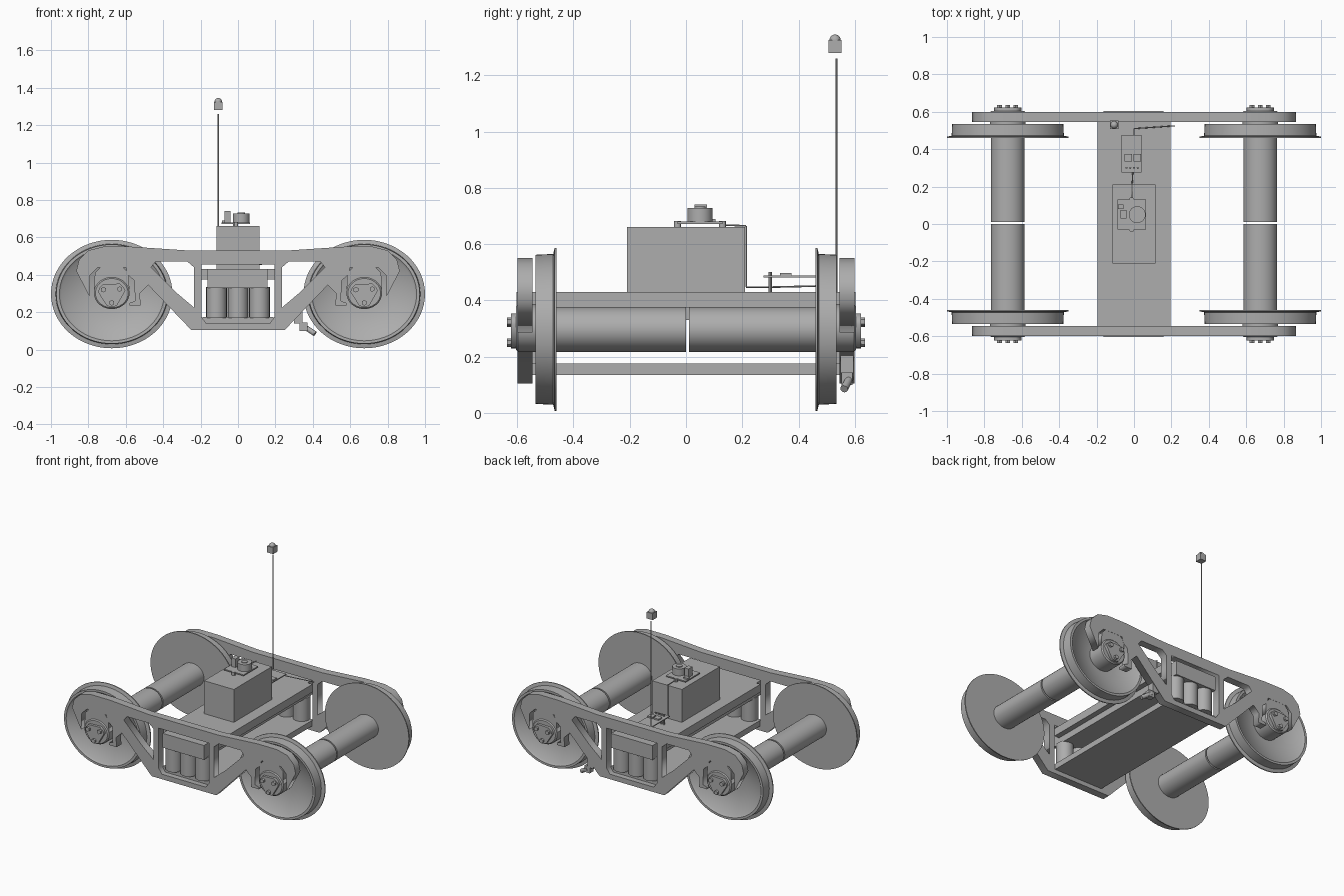
import bpy, bmesh
from math import radians, cos, sin, tau
from mathutils import Vector, Matrix

if "Cube" in bpy.data.objects:
    bpy.data.objects.remove(bpy.data.objects["Cube"])

steel = bpy.data.materials.new("plain grey steel")
steel.use_nodes = True
GREY = (0.42, 0.42, 0.42, 1)
steel.diffuse_color = GREY
steel.node_tree.nodes["Principled BSDF"].inputs["Base Color"].default_value = GREY

WHEEL_X, AXLE_Z, STRETCH = 0.675, 0.297, 1.12


def add(name, mesh, smooth=False):
    obj = bpy.data.objects.new(name, mesh)
    bpy.context.collection.objects.link(obj)
    mesh.materials.clear()
    mesh.materials.append(steel)
    if smooth:
        bpy.ops.object.select_all(action='DESELECT')
        obj.select_set(True)
        bpy.context.view_layer.objects.active = obj
        bpy.ops.object.shade_smooth_by_angle(angle=radians(30))
    return obj


def finish(name, bm, smooth=False):
    bmesh.ops.recalc_face_normals(bm, faces=bm.faces)
    mesh = bpy.data.meshes.new(name)
    bm.to_mesh(mesh)
    bm.free()
    return add(name, mesh, smooth)


def box(name, x, y, z):
    """Box from three (low, high) ranges."""
    bm = bmesh.new()
    bmesh.ops.create_cube(bm, size=1)
    for v in bm.verts:
        for i, (lo, hi) in enumerate((x, y, z)):
            v.co[i] = (lo + hi) / 2 + v.co[i] * (hi - lo)
    return finish(name, bm)


def rod(name, a, b, radius, sides=24):
    """Cylinder between two points."""
    a, b = Vector(a), Vector(b)
    turn = (b - a).to_track_quat('Z', 'Y').to_matrix().to_4x4()
    bm = bmesh.new()
    bmesh.ops.create_cone(bm, cap_ends=True, segments=sides, radius1=radius, radius2=radius,
                          depth=(b - a).length, matrix=Matrix.Translation((a + b) / 2) @ turn)
    return finish(name, bm, True)


def lathe(name, profile, side, x, z, steps=64):
    """Turn (radius, y) points about the axle direction."""
    bm = bmesh.new()
    verts = [bm.verts.new((r, y * side, 0)) for r, y in profile]
    edges = [bm.edges.new(pair) for pair in zip(verts, verts[1:])]
    bmesh.ops.spin(bm, geom=verts + edges, cent=(0, 0, 0), axis=(0, 1, 0), angle=tau, steps=steps)
    bmesh.ops.remove_doubles(bm, verts=bm.verts, dist=0.0001)
    for v in bm.verts:
        v.co = (v.co.x * STRETCH + x, v.co.y, v.co.z + z)
    return finish(name, bm, True)


def plate(name, loops, y, depth):
    """Upright plate from an (x, z) outline followed by hole loops."""
    curve = bpy.data.curves.new(name, 'CURVE')
    curve.dimensions, curve.fill_mode, curve.extrude = '2D', 'BOTH', depth / 2
    for loop in loops:
        spline = curve.splines.new('POLY')
        spline.points.add(len(loop) - 1)
        for p, (px, pz) in zip(spline.points, loop):
            p.co = (px, pz, 0, 1)
        spline.use_cyclic_u = True
    temp = bpy.data.objects.new(name, curve)
    bpy.context.collection.objects.link(temp)
    mesh = bpy.data.meshes.new_from_object(temp)
    bpy.data.objects.remove(temp)
    mesh.transform(Matrix.Translation((0, y, 0)) @ Matrix.Rotation(radians(90), 4, 'X'))
    return add(name, mesh)


def flip(points):
    return [(-x, z) for x, z in reversed(points)]


# Side frame profile: right half, mirrored for the left
half = [(0.27, 0.53), (0.57, 0.55), (0.72, 0.55), (0.8, 0.53), (0.85, 0.48), (0.865, 0.42),
        (0.795, 0.285), (0.79, 0.4), (0.75, 0.44), (0.6, 0.44), (0.59, 0.4), (0.555, 0.37),
        (0.55, 0.26), (0.58, 0.25), (0.58, 0.235), (0.52, 0.235), (0.525, 0.3), (0.48, 0.345),
        (0.25, 0.105)]
brace_hole = [(0.235, 0.44), (0.27, 0.47), (0.44, 0.47), (0.465, 0.44), (0.33, 0.305), (0.235, 0.225)]
spring_hole = [(-0.195, 0.455), (0.195, 0.455), (0.195, 0.175), (0.17, 0.14), (-0.17, 0.14), (-0.195, 0.175)]

for side, label in ((-1, "front"), (1, "back")):
    plate(label + "_side_frame", [half + flip(half), brace_hole, flip(brace_hole), spring_hole],
          side * 0.572, 0.053)
    # Springs
    for i in (-1, 0, 1):
        rod(label + "_spring", (i * 0.115, side * 0.54, 0.17), (i * 0.115, side * 0.54, 0.335), 0.055)

    for end in (-1, 1):
        x = end * WHEEL_X
        # Wheel with flange and dished outer face
        lathe(label + "_wheel", [(0, 0.46), (0.29, 0.46), (0.29, 0.467), (0.268, 0.472), (0.265, 0.535),
                                 (0.25, 0.535), (0.24, 0.525), (0.1, 0.485), (0, 0.485)], side, x, AXLE_Z)
        # Half axle, split in the middle
        inner = 0.01 if side > 0 else 0
        lathe(label + "_half_axle", [(0, inner), (0.08, inner), (0.08, 0.465), (0, 0.465)],
              side, x, AXLE_Z, 48)
        # Bearing and its saddle
        lathe(label + "_bearing", [(0, 0.48), (0.085, 0.48), (0.085, 0.597), (0.078, 0.604), (0, 0.604)],
              side, x, AXLE_Z + 0.005, 48)
        arc = [radians(a) for a in range(15, 166, 15)]
        saddle = [(x + 0.098 * cos(a), AXLE_Z + 0.088 * sin(a)) for a in arc]
        saddle += [(x - 0.09, 0.41), (x - 0.06, 0.442), (x + 0.06, 0.442), (x + 0.09, 0.41)]
        plate(label + "_bearing_saddle", [saddle], side * 0.575, 0.045)
        # Three-cornered end cap and bolts
        bolts = [radians(a) for a in (35, 150, 270)]
        cap = [(x + 0.075 * cos(a + d), AXLE_Z + 0.068 * sin(a + d))
               for a in bolts for d in (-0.35, 0, 0.35)]
        plate(label + "_bearing_cap", [cap], side * 0.612, 0.02)
        for a in bolts:
            bx, bz = x + 0.052 * cos(a), AXLE_Z + 0.047 * sin(a)
            rod(label + "_cap_bolt", (bx, side * 0.615, bz), (bx, side * 0.637, bz), 0.015, 6)

# Cross members and centre block
box("bolster", (-0.195, 0.195), (-0.545, 0.545), (0.375, 0.43))
box("bolster_core", (-0.163, 0.158), (-0.603, 0.603), (0.33, 0.43))
box("spring_plank", (-0.19, 0.19), (-0.56, 0.56), (0.135, 0.175))
box("centre_block", (-0.115, 0.115), (-0.21, 0.21), (0.42, 0.66))

# Sensor board on the block
box("sensor_board", (-0.088, 0.064), (-0.03, 0.13), (0.672, 0.68))
rod("sensor_drum", (0.017, 0.05, 0.68), (0.017, 0.05, 0.728), 0.045)
rod("sensor_button", (0.017, 0.05, 0.728), (0.017, 0.05, 0.733), 0.02)
box("sensor_post", (-0.072, -0.04), (0.03, 0.075), (0.68, 0.74))
box("sensor_chip", (-0.085, -0.055), (0.08, 0.105), (0.68, 0.69))
for y in (-0.03, 0.13):
    rod("board_screw", (-0.013, y, 0.66), (-0.013, y, 0.683), 0.013, 12)

# Radio board standing behind the block
box("radio_board", (-0.068, 0.041), (0.275, 0.475), (0.481, 0.488))
for x in (-0.03, 0.018):
    box("radio_chip", (x - 0.02, x + 0.02), (0.335, 0.375), (0.488, 0.498))
for i in range(4):
    x = -0.04 + i * 0.02
    rod("board_pin", (x, 0.3, 0.43), (x, 0.3, 0.5), 0.006, 8)

# Cables
cable = [(-0.01, 0.13, 0.668), (-0.01, 0.214, 0.665), (-0.01, 0.214, 0.447),
         (-0.005, 0.3, 0.447), (0, 0.51, 0.452), (0.22, 0.525, 0.46)]
for a, b in zip(cable, cable[1:]):
    rod("cable", a, b, 0.003, 8)

# Antenna with floating beacon
rod("antenna_rod", (-0.105, 0.535, 0.43), (-0.105, 0.535, 1.26), 0.0035, 8)
box("beacon_base", (-0.129, -0.083), (0.507, 0.553), (1.28, 1.325))
bm = bmesh.new()
bmesh.ops.create_uvsphere(bm, u_segments=20, v_segments=12, radius=0.02,
                          matrix=Matrix.Translation((-0.106, 0.53, 1.325)))
finish("beacon_dome", bm, True)

# Nozzle hanging from the back frame
box("nozzle_bracket", (0.3, 0.345), (0.55, 0.595), (0.14, 0.205))
box("nozzle_body", (0.33, 0.372), (0.552, 0.592), (0.1, 0.145))
rod("nozzle", (0.35, 0.583, 0.125), (0.412, 0.562, 0.085), 0.014, 16)
